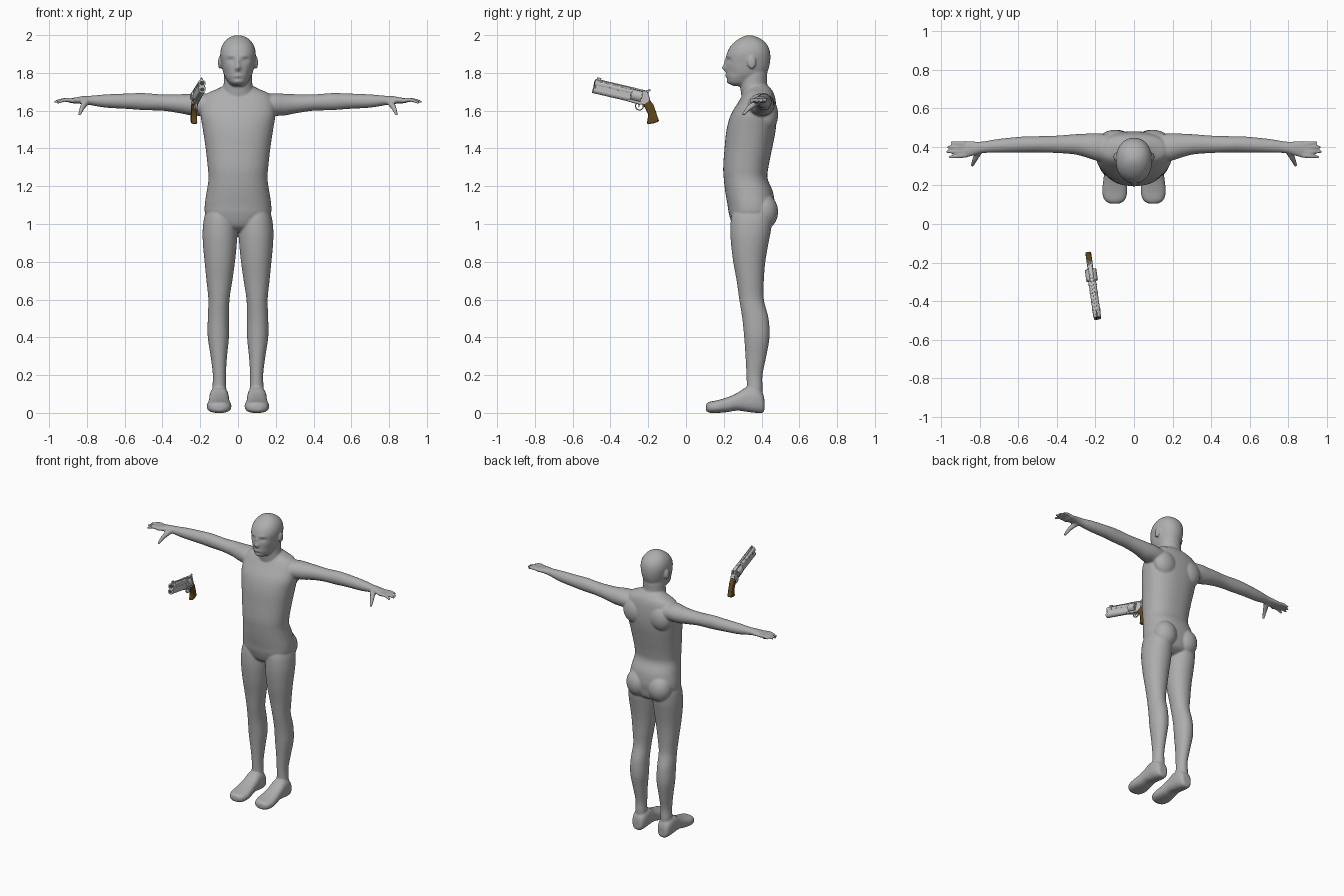
import bpy, bmesh
from math import cos, sin, pi, exp, radians
from mathutils import Matrix, Vector

default = bpy.data.objects.get("Cube")
if default:
    bpy.data.objects.remove(default, do_unlink=True)


def material(name, colour):
    mat = bpy.data.materials.new(name)
    mat.use_nodes = True
    mat.diffuse_color = (*colour, 1)
    mat.node_tree.nodes["Principled BSDF"].inputs["Base Color"].default_value = (*colour, 1)
    return mat


SKIN = material("matte grey", (.42, .42, .42))
STEEL = material("light steel", (.56, .56, .56))
WOOD = material("brown wood", (.13, .065, .012))
DARK = material("dark bore", (.05, .05, .05))


def finish(bm, name, mat, matrix=Matrix()):
    bmesh.ops.recalc_face_normals(bm, faces=bm.faces)
    bm.transform(matrix)
    mesh = bpy.data.meshes.new(name)
    bm.to_mesh(mesh)
    bm.free()
    obj = bpy.data.objects.new(name, mesh)
    bpy.context.collection.objects.link(obj)
    mesh.materials.append(mat)
    return obj


def spline(rows, steps=5):
    """Catmull-Rom interpolation between rows of numbers."""
    out = []
    for i in range(len(rows) - 1):
        a, b, c, d = (rows[max(0, min(len(rows) - 1, i + k))] for k in (-1, 0, 1, 2))
        for s in range(steps):
            t = s / steps
            out.append([q + t / 2 * (r - p + t * (2 * p - 5 * q + 4 * r - u + t * (3 * (q - r) + u - p)))
                        for p, q, r, u in zip(a, b, c, d)])
    return out + [list(rows[-1])]


def loft(bm, rings, power=2.0, sides=40):
    """Skin closed superellipse rings given as (centre, half axis, half axis)."""
    def bend(value):
        return abs(value) ** (2 / power) * (1 if value >= 0 else -1)
    loops = []
    for centre, u, v in rings:
        angles = [2 * pi * k / sides for k in range(sides)]
        loops.append([bm.verts.new(Vector(centre) + Vector(u) * bend(cos(a)) + Vector(v) * bend(sin(a)))
                      for a in angles])
    for low, high in zip(loops, loops[1:]):
        for k in range(sides):
            j = (k + 1) % sides
            bm.faces.new((low[k], low[j], high[j], high[k]))
    bm.faces.new(loops[0])
    bm.faces.new(loops[-1])
    return [v for loop in loops for v in loop]


def upright(rows):
    """Rows of height, inner x, outer x, front y, back y."""
    return [(((l + r) / 2, (f + b) / 2, z), ((r - l) / 2, 0, 0), (0, (b - f) / 2, 0))
            for z, l, r, f, b in spline(rows)]


def centred(rows):
    return upright([(z, -w, w, f, b) for z, w, f, b in rows])


def ball(bm, centre, radii):
    bmesh.ops.create_uvsphere(bm, u_segments=24, v_segments=16, radius=1,
                              matrix=Matrix.Translation(centre) @ Matrix.Diagonal((*radii, 1)))


def taper(bm, points):
    """Rounded finger through (x, y, z, radius) points."""
    path = spline(points, 4)
    for p in path:
        ball(bm, p[:3], (p[3],) * 3)


body = bmesh.new()

# Torso and neck
loft(body, centred([
    (.96, .05, .29, .40), (.99, .13, .25, .45), (1.05, .172, .228, .465), (1.1, .176, .22, .47),
    (1.17, .166, .208, .46), (1.24, .156, .2, .432), (1.3, .16, .197, .436), (1.4, .171, .204, .456),
    (1.5, .186, .215, .475), (1.58, .198, .238, .48), (1.65, .19, .28, .475), (1.69, .165, .305, .465),
    (1.715, .11, .32, .45), (1.735, .07, .33, .43)]), 2.3, 56)
loft(body, centred([(1.64, .1, .3, .46), (1.7, .085, .29, .446), (1.74, .076, .286, .43),
                    (1.8, .073, .29, .43), (1.85, .06, .31, .42)]))

# Head, with the face shaped by soft bumps (x, z, spread x, spread z, depth)
head = loft(body, centred([
    (1.73, .025, .255, .32), (1.745, .047, .225, .37), (1.77, .064, .215, .40), (1.8, .078, .213, .428),
    (1.85, .088, .212, .444), (1.9, .094, .216, .446), (1.94, .086, .235, .435), (1.97, .067, .265, .41),
    (1.99, .04, .298, .375), (1.999, .012, .325, .347)]), 2.15, 72)
BUMPS = [(0, 1.825, .013, .014, -.025), (0, 1.855, .009, .022, -.012), (0, 1.785, .022, .008, -.007),
         (0, 1.768, .03, .005, .005), (0, 1.752, .02, .009, -.005)]
for side in (-1, 1):
    BUMPS += [(side * .04, 1.866, .017, .010, .014), (side * .04, 1.862, .012, .005, -.006),
              (side * .035, 1.89, .022, .007, -.004), (side * .062, 1.8, .014, .02, .006)]
for v in head:
    if v.co.y < .33:
        x, z = v.co.x, v.co.z
        v.co.y += sum(d * exp(-((x - bx) / sx) ** 2 - ((z - bz) / sz) ** 2) for bx, bz, sx, sz, d in BUMPS)

LEG = [(1.1, .03, .155, .26, .44), (1.04, .012, .178, .24, .455), (.97, .005, .187, .235, .45),
       (.9, .006, .186, .238, .437), (.8, .016, .177, .25, .42), (.7, .03, .167, .268, .412),
       (.6, .045, .157, .282, .412), (.5, .048, .16, .298, .437), (.4, .048, .16, .308, .442),
       (.3, .058, .145, .315, .425), (.2, .064, .133, .32, .405), (.13, .062, .136, .322, .405),
       (.06, .062, .136, .32, .4)]
# Foot rows: y, half width, top, bottom
FOOT = [(.415, .025, .07, .015), (.405, .04, .105, 0), (.37, .05, .135, 0), (.32, .052, .135, .006),
        (.27, .054, .105, .012), (.22, .06, .083, .004), (.17, .065, .068, 0), (.13, .056, .06, 0),
        (.112, .038, .052, .006), (.105, .02, .042, .014)]
# Arm rows: x, centre y, centre z, half depth, half height
ARM = [(.12, .39, 1.625, .075, .06), (.2, .4, 1.632, .07, .06), (.25, .407, 1.632, .061, .057),
       (.31, .413, 1.637, .052, .05), (.4, .413, 1.643, .045, .043), (.5, .413, 1.648, .042, .045),
       (.58, .412, 1.65, .041, .041), (.7, .405, 1.651, .036, .035), (.78, .398, 1.654, .03, .025),
       (.82, .393, 1.656, .034, .021), (.86, .388, 1.654, .041, .016), (.89, .386, 1.652, .038, .012)]
FINGERS = [(.942, .422, 1.652), (.962, .4, 1.65), (.966, .374, 1.647), (.953, .347, 1.644)]

for s in (-1, 1):
    # Legs and feet
    loft(body, upright([(z, s * l, s * r, f, b) for z, l, r, f, b in LEG]), 2.1)
    loft(body, [((s * .1, y, (top + low) / 2), (w, 0, 0), (0, 0, (top - low) / 2))
                for y, w, top, low in spline(FOOT)], 2.5)
    # Buttocks, shoulder blades, ears
    ball(body, (s * .085, .41, 1.065), (.083, .078, .095))
    ball(body, (s * .1, .43, 1.58), (.085, .058, .09))
    ball(body, (s * .096, .348, 1.855), (.01, .023, .034))
    # Arms and hands
    loft(body, [((s * x, y, z), (0, dy, 0), (0, 0, dz)) for x, y, z, dy, dz in spline(ARM)])
    for k, tip in enumerate(FINGERS):
        knuckle = (s * .875, .415 - .02 * k, 1.653, .0125)
        taper(body, [knuckle, (s * (tip[0] + .875) / 2, (tip[1] + knuckle[1]) / 2, 1.657, .011),
                     (s * tip[0], tip[1], tip[2], .008)])
    taper(body, [(s * .805, .375, 1.645, .019), (s * .825, .335, 1.615, .014), (s * .838, .305, 1.582, .009)])

figure = finish(body, "body", SKIN)
fuse = figure.modifiers.new("fuse", 'REMESH')
fuse.mode = 'VOXEL'
fuse.voxel_size = .006
fuse.use_smooth_shade = True
soften = figure.modifiers.new("soften", 'SMOOTH')
soften.factor = .5
soften.iterations = 4

# Pistol, built level and then aimed; local forward is -y
AIM = (Matrix.Translation((-.226, -.23, 1.68)) @ Matrix.Rotation(radians(8), 4, 'Z')
       @ Matrix.Rotation(radians(-13), 4, 'X'))


def plate(name, outline, width, mat=STEEL, bevel=.004):
    """Side outline of (forward, up) points extruded across the width."""
    bm = bmesh.new()
    face = bm.faces.new([bm.verts.new((-width / 2, -f, u)) for f, u in outline])
    moved = bmesh.ops.extrude_face_region(bm, geom=[face])["geom"]
    bmesh.ops.translate(bm, vec=(width, 0, 0), verts=[g for g in moved if isinstance(g, bmesh.types.BMVert)])
    obj = finish(bm, name, mat, AIM)
    mod = obj.modifiers.new("edges", 'BEVEL')
    mod.width = bevel
    mod.segments = 2
    return obj


def block(name, back, front, low, high, width, **kw):
    return plate(name, [(back, low), (front, low), (front, high), (back, high)], width, **kw)


def rod(name, back, front, up, radius, mat=STEEL, sides=20, x=0):
    bm = bmesh.new()
    bmesh.ops.create_cone(bm, cap_ends=True, segments=sides, radius1=radius, radius2=radius, depth=front - back,
                          matrix=Matrix.Translation((x, -(back + front) / 2, up)) @ Matrix.Rotation(pi / 2, 4, 'X'))
    return finish(bm, name, mat, AIM)


# Barrel group
block("barrel_shroud", .06, .258, -.036, .02, .036)
rod("upper_barrel", .06, .265, .006, .02)
rod("lower_barrel", .065, .265, -.029, .018)
rod("upper_bore", .26, .266, .006, .013, DARK)
rod("lower_bore", .26, .266, -.029, .011, DARK)
block("top_rib", .04, .262, .022, .031, .012, bevel=.002)
block("front_sight", .235, .258, .03, .04, .006, bevel=.001)
for n in range(4):
    rod("barrel_band", .085 + .045 * n, .093 + .045 * n, .006, .0215)

# Cylinder and frame
rod("cylinder", .008, .062, -.008, .03, sides=24)
for n in range(6):
    a = n * pi / 3
    rod("chamber", .004, .066, -.008 + .02 * sin(a), .0085, x=.02 * cos(a), sides=12)
block("frame_top", -.02, .075, .02, .03, .024, bevel=.003)
plate("frame_lower", [(.08, -.047), (.08, -.034), (.005, -.034), (.005, .027), (-.022, .022),
                      (-.044, -.012), (-.03, -.045), (.01, -.05)], .028)
plate("hammer", [(-.015, .005), (-.012, .03), (-.03, .042), (-.036, .036), (-.026, .026), (-.032, 0)],
      .01, bevel=.002)
plate("trigger", [(.004, -.045), (.01, -.045), (.008, -.066), (.003, -.064)], .007, bevel=.001)

# Trigger guard ring
guard = bmesh.new()
ring = []
for k in range(25):
    a = 2 * pi * k / 24
    spoke = Vector((0, cos(a), sin(a)))
    ring.append((Vector((0, -.004, -.058)) + spoke * .021, spoke * .003, (.006, 0, 0)))
loft(guard, ring, sides=8)
finish(guard, "trigger_guard", STEEL, AIM)

# Grip
plate("grip", [(-.012, -.043), (-.04, -.012), (-.066, -.034), (-.089, -.069), (-.103, -.094), (-.117, -.112),
               (-.09, -.131), (-.057, -.142), (-.056, -.115), (-.051, -.088), (-.036, -.07)], .03, WOOD, .007)

# Smooth shading with crisp edges on the pistol
for obj in bpy.context.scene.objects:
    obj.select_set(obj.type == 'MESH' and obj != figure)
    if obj.select_get():
        bpy.context.view_layer.objects.active = obj
bpy.ops.object.shade_smooth_by_angle(angle=radians(35))
